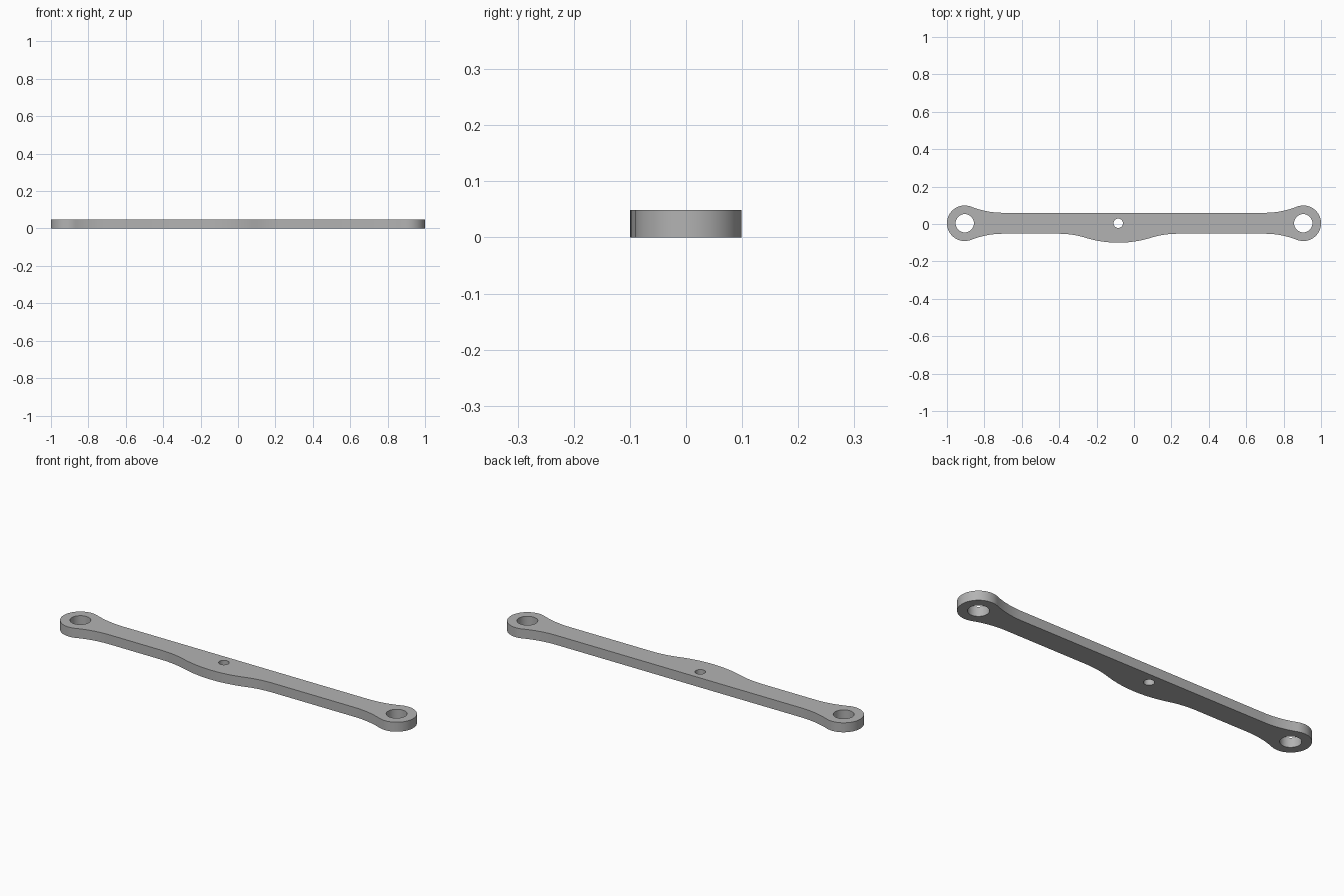
import bpy, bmesh
from math import sin, cos, pi, atan, asin, hypot

if "Cube" in bpy.data.objects:
    bpy.data.objects.remove(bpy.data.objects["Cube"], do_unlink=True)

MID, HALF, THICK = 0.004, 0.056, 0.049      # bar centre line, half width, thickness
EYE_X, EYE_R, EYE_HOLE = 0.905, 0.095, 0.049
NECK_R = 0.46                               # fillet between eye and bar
BULGE_X, BULGE_W, BULGE_D = -0.084, 0.318, 0.048
PIN_HOLE = 0.025


def arc(cx, cy, r, a0, a1, n):
    return [(cx + r * cos(a0 + (a1 - a0) * i / n),
             cy + r * sin(a0 + (a1 - a0) * i / n)) for i in range(n + 1)]


def circle(cx, r, n):
    return arc(cx, MID, r, 0, 2 * pi, n)[:-1]


# Rounded eye with tangent necks, lower side to upper side
reach = (EYE_R + NECK_R) ** 2 - (HALF + NECK_R) ** 2
neck = reach ** 0.5
phi = asin(neck / (EYE_R + NECK_R))
off = HALF + NECK_R
eye = (arc(EYE_X - neck, MID - off, NECK_R, pi / 2, pi / 2 - phi, 12)
       + arc(EYE_X, MID, EYE_R, -pi / 2 - phi, pi / 2 + phi, 48)[1:]
       + arc(EYE_X - neck, MID + off, NECK_R, phi - pi / 2, -pi / 2, 12)[1:])
other_eye = [(-x, 2 * MID - y) for x, y in eye]

# Shallow bulge on the front edge: fillet, crown, fillet
s = 2 * atan(BULGE_D / BULGE_W)
total = BULGE_W / sin(s)
fillet, crown = total * 0.45, total * 0.55
edge = MID - HALF
bulge = (arc(BULGE_X - BULGE_W, edge - fillet, fillet, pi / 2, pi / 2 - s, 12)
         + arc(BULGE_X, edge - BULGE_D + crown, crown, -pi / 2 - s, s - pi / 2, 20)[1:]
         + arc(BULGE_X + BULGE_W, edge - fillet, fillet, pi / 2 + s, pi / 2, 12)[1:])

# Flat curve with three holes, extruded to the plate thickness
curve = bpy.data.curves.new("link_bar", "CURVE")
curve.dimensions = "2D"
curve.fill_mode = "BOTH"
curve.extrude = THICK / 2
for loop in (bulge + eye + other_eye, circle(EYE_X, EYE_HOLE, 48),
             circle(-EYE_X, EYE_HOLE, 48), circle(BULGE_X, PIN_HOLE, 32)):
    spline = curve.splines.new("POLY")
    spline.points.add(len(loop) - 1)
    for point, (x, y) in zip(spline.points, loop):
        point.co = (x, y, THICK / 2, 1)
    spline.use_cyclic_u = True
bar = bpy.data.objects.new("link_bar", curve)
bar.location.z = THICK / 2
bpy.context.collection.objects.link(bar)

for obj in bpy.context.selected_objects:
    obj.select_set(False)
bar.select_set(True)
bpy.context.view_layer.objects.active = bar
bpy.ops.object.convert(target="MESH")
bar = bpy.context.object

# Weld the caps to the walls and rest the plate on the ground
bm = bmesh.new()
bm.from_mesh(bar.data)
bmesh.ops.remove_doubles(bm, verts=bm.verts, dist=0.0001)
bmesh.ops.recalc_face_normals(bm, faces=bm.faces)
low = min(v.co.z for v in bm.verts)
bmesh.ops.translate(bm, verts=bm.verts, vec=(0, 0, -low))
bm.to_mesh(bar.data)
bm.free()
bar.location.z = 0
bpy.ops.object.shade_smooth_by_angle()

# Plain grey metal
grey = bpy.data.materials.new("plain_grey")
grey.use_nodes = True
grey.diffuse_color = (0.45, 0.45, 0.45, 1)
grey.node_tree.nodes["Principled BSDF"].inputs["Base Color"].default_value = (0.45, 0.45, 0.45, 1)
bar.data.materials.clear()
bar.data.materials.append(grey)
